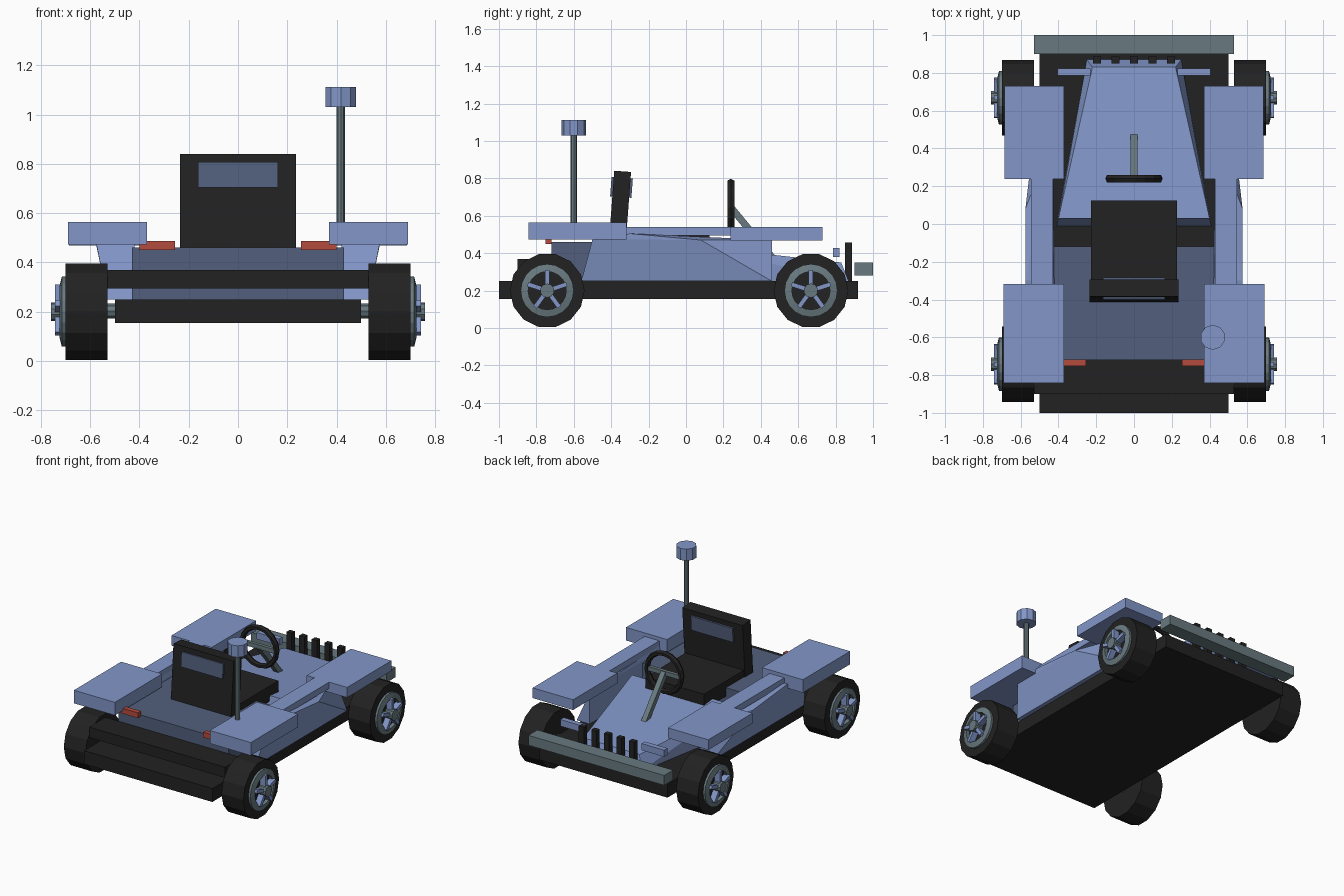
import bpy, bmesh, math
from mathutils import Vector, Matrix

if "Cube" in bpy.data.objects:
    bpy.data.objects.remove(bpy.data.objects["Cube"])


def material(name, rgb):
    m = bpy.data.materials.new(name)
    m.diffuse_color = (*rgb, 1)
    m.use_nodes = True
    m.node_tree.nodes["Principled BSDF"].inputs["Base Color"].default_value = m.diffuse_color
    return m


BLUE = material("paint blue", (0.223, 0.305, 0.578))
SLATE = material("dark slate", (0.085, 0.118, 0.205))
BLACK = material("rubber black", (0.016, 0.016, 0.016))
GREY = material("metal grey", (0.14, 0.195, 0.216))
RED = material("light red", (0.456, 0.07, 0.048))


def finish(name, bm, mat):
    bmesh.ops.recalc_face_normals(bm, faces=bm.faces[:])
    me = bpy.data.meshes.new(name)
    bm.to_mesh(me)
    bm.free()
    me.materials.append(mat)
    ob = bpy.data.objects.new(name, me)
    bpy.context.collection.objects.link(ob)
    return ob


def box(name, mat, x, y, z, rot=0):
    """Box between the given ranges, optionally tilted about x."""
    bm = bmesh.new()
    bmesh.ops.create_cube(bm, size=1)
    lo, hi = Vector((x[0], y[0], z[0])), Vector((x[1], y[1], z[1]))
    M = (Matrix.Translation((lo + hi) / 2) @ Matrix.Rotation(rot, 4, 'X')
         @ Matrix.Diagonal((*(hi - lo), 1)))
    bm.transform(M)
    return finish(name, bm, mat)


def mirrored_box(name, mat, x, y, z):
    for s, side in ((1, "right"), (-1, "left")):
        box(f"{side}_{name}", mat, sorted((s * x[0], s * x[1])), y, z)


def hull(name, mat, pts):
    bm = bmesh.new()
    for p in pts:
        bm.verts.new(p)
    bmesh.ops.convex_hull(bm, input=bm.verts[:])
    bmesh.ops.dissolve_limit(bm, angle_limit=0.01, verts=bm.verts[:], edges=bm.edges[:])
    return finish(name, bm, mat)


def rod(name, mat, a, b, r, n, phase=0):
    """Cylinder from a to b."""
    a, b = Vector(a), Vector(b)
    bm = bmesh.new()
    bmesh.ops.create_cone(bm, cap_ends=True, segments=n, radius1=r, radius2=r,
                          depth=(b - a).length)
    q = (b - a).to_track_quat('Z', 'Y').to_matrix().to_4x4()
    bm.transform(Matrix.Translation((a + b) / 2) @ q @ Matrix.Rotation(phase, 4, 'Z'))
    return finish(name, bm, mat)


def lathe(name, mat, profile, n, M):
    """Closed (radius, height) profile spun about z, then placed by M."""
    bm = bmesh.new()
    rings = [[bm.verts.new((r * math.cos(t), r * math.sin(t), h)) for r, h in profile]
             for t in (2 * math.pi * i / n for i in range(n))]
    k = len(profile)
    for i in range(n):
        p, q = rings[i], rings[(i + 1) % n]
        for j in range(k):
            bm.faces.new((p[j], q[j], q[(j + 1) % k], p[(j + 1) % k]))
    bm.transform(M)
    return finish(name, bm, mat)


# Chassis and bumpers
box("chassis", BLACK, (-.5, .5), (-1, .92), (.155, .25))
box("front_bumper", GREY, (-.53, .53), (.9, 1), (.28, .35))
box("rear_bumper", BLACK, (-.53, .53), (-.9, -.72), (.295, .37))

# Body
box("rear_deck", SLATE, (-.43, .43), (-.72, -.12), (.25, .46))
hull("hood", BLUE, [(s * x, y, z) for s in (1, -1) for x, y, z in (
    (.40, .03, .44), (.22, .83, .35), (.41, -.01, .25), (.25, .87, .25))])

# Side pods, rails and fenders
for s, side in ((1, "right"), (-1, "left")):
    outer = [(.53, -.56, .25), (.575, -.5, .475), (.575, -.3, .505),
             (.575, .08, .47), (.53, .42, .28), (.53, .46, .25)]
    inner = [(.42, -.56, .25), (.42, -.5, .475), (.43, -.3, .505),
             (.43, .46, .47), (.43, .46, .25)]
    hull(f"{side}_side_pod", BLUE, [(s * x, y, z) for x, y, z in outer + inner])
mirrored_box("side_rail", BLUE, (.43, .545), (-.32, .25), (.495, .54))
mirrored_box("rear_fender", BLUE, (.37, .69), (-.843, -.317), (.473, .565))
mirrored_box("front_fender", BLUE, (.37, .685), (.237, .73), (.468, .54))

# Lights and grille
mirrored_box("tail_light", RED, (.255, .40), (-.752, -.718), (.45, .487))
mirrored_box("headlight_bar", BLUE, (.23, .405), (.785, .822), (.38, .427))
for i in range(5):
    x = (i - 2) * .098
    box(f"grille_post_{i + 1}", BLACK, (x - .02, x + .02), (.85, .887), (.25, .457))

# Seat
box("seat_cushion", BLACK, (-.228, .228), (-.34, .125), (.40, .508))
box("seat_back", BLACK, (-.235, .235), (-.398, -.308), (.455, .838), -.075)
box("head_cushion", SLATE, (-.163, .163), (-.402, -.288), (.70, .803), -.075)

# Steering wheel and column
ring = [(.134 + .018 * math.cos(t), .022 * math.sin(t))
        for t in (math.pi / 3 * j for j in range(6))]
lathe("steering_wheel", BLACK, ring, 16,
      Matrix.Translation((0, .24, .645)) @ Matrix.Rotation(math.pi / 2, 4, 'X'))
box("steering_crossbar", GREY, (-.125, .125), (.228, .252), (.63, .66))
rod("steering_column", GREY, (0, .475, .36), (0, .24, .645), .026, 4, math.pi / 4)

# Antenna
rod("antenna_pole", GREY, (.417, -.6, .55), (.417, -.6, 1.04), .017, 8)
rod("antenna_cap", BLUE, (.417, -.6, 1.03), (.417, -.6, 1.112), .066, 10)

# Wheels
for y, end in ((.668, "front"), (-.742, "rear")):
    rod(f"{end}_axle", GREY, (-.56, y, .203), (.56, y, .203), .03, 8)
    for s, side in ((1, "right"), (-1, "left")):
        w = f"{end}_{side}"
        # local z points outwards, local x points up
        M = Matrix(((0, 0, s, 0), (0, 1, 0, y), (1, 0, 0, .2), (0, 0, 0, 1)))
        rod(f"{w}_tyre", BLACK, (s * .53, y, .2), (s * .70, y, .2), .2, 14,
            math.pi / 14).matrix_world = Matrix()
        lathe(f"{w}_rim", GREY, [(.102, .69), (.142, .69), (.142, .715), (.102, .725)], 20, M)
        for k in range(5):
            bm = bmesh.new()
            bmesh.ops.create_cube(bm, size=1)
            bm.transform(M @ Matrix.Rotation(k * 2 * math.pi / 5, 4, 'Z')
                         @ Matrix.Translation((.062, 0, .718))
                         @ Matrix.Diagonal((.095, .024, .048, 1)))
            finish(f"{w}_spoke_{k + 1}", bm, BLUE)
        rod(f"{w}_hub", GREY, (s * .69, y, .2), (s * .758, y, .2), .038, 10)
